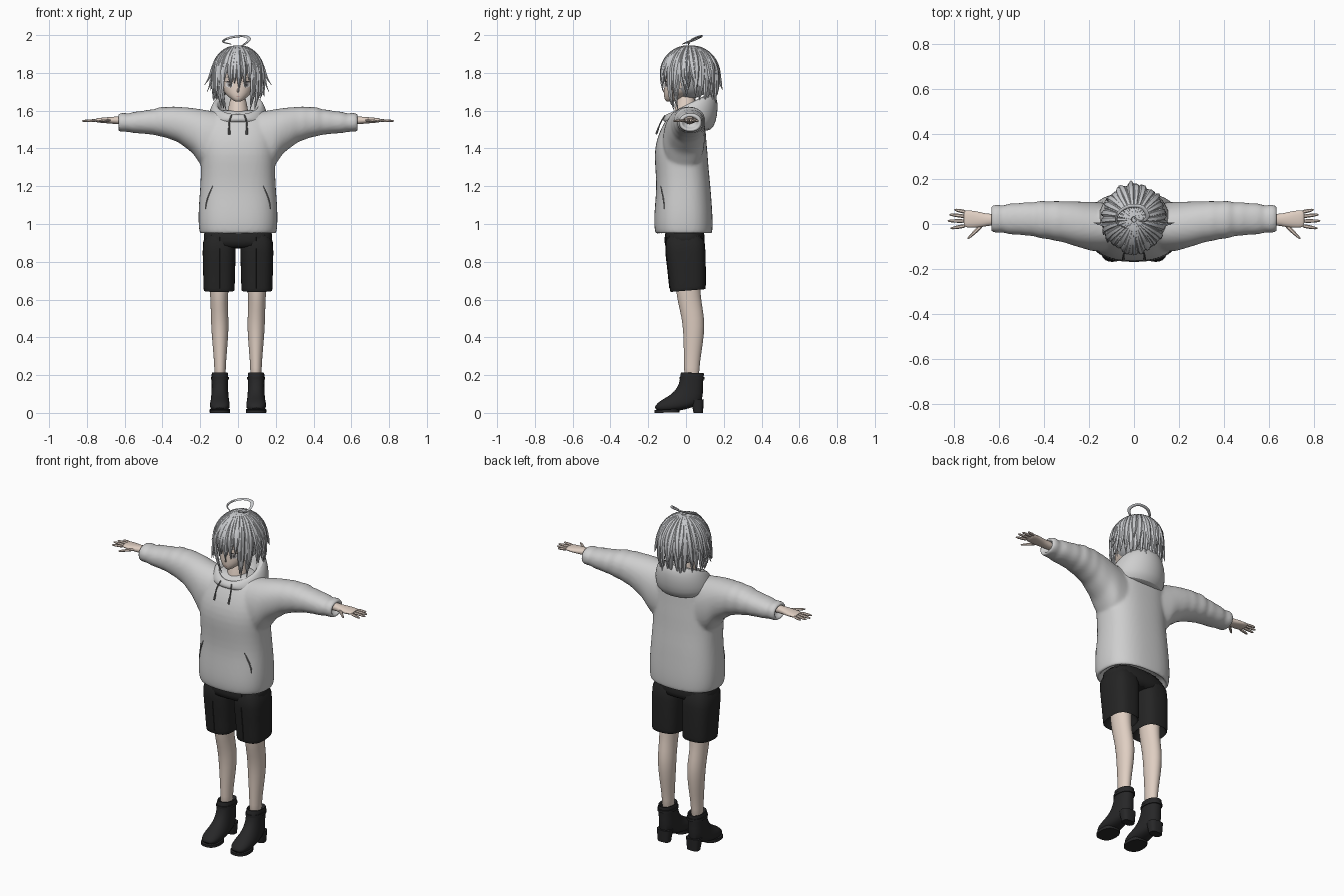
import bpy, bmesh, math, random
from mathutils import Vector as V

random.seed(4)
cube = bpy.data.objects.get("Cube")
if cube:
    bpy.data.objects.remove(cube)


def material(name, r, g, b):
    m = bpy.data.materials.new(name)
    m.use_nodes = True
    m.diffuse_color = (r, g, b, 1)
    m.node_tree.nodes["Principled BSDF"].inputs["Base Color"].default_value = (r, g, b, 1)
    return m


SKIN = material("skin", .74, .62, .54)
HAIR = material("silver hair", .58, .59, .61)
KNIT = material("light grey knit", .62, .62, .62)
BLACK = material("black cloth", .018, .018, .018)
LEATHER = material("black leather", .02, .02, .021)
WHITE = material("eye white", .8, .78, .77)
IRIS = material("grey iris", .3, .29, .3)
LASH = material("dark lash", .06, .055, .055)
LIP = material("lip", .4, .2, .18)
CORD = material("grey cord", .2, .2, .2)


def finish(name, bm, mat, subsurf=0, angle=50):
    bmesh.ops.recalc_face_normals(bm, faces=bm.faces[:])
    me = bpy.data.meshes.new(name)
    bm.to_mesh(me)
    bm.free()
    me.materials.append(mat)
    ob = bpy.data.objects.new(name, me)
    bpy.context.collection.objects.link(ob)
    bpy.ops.object.select_all(action='DESELECT')
    ob.select_set(True)
    bpy.context.view_layer.objects.active = ob
    bpy.ops.object.shade_smooth_by_angle(angle=math.radians(angle))
    if subsurf:
        ob.modifiers.new("subsurf", 'SUBSURF').levels = subsurf
        ob.modifiers["subsurf"].render_levels = subsurf
    return ob


def flat_ring(yf, zf, yb, zb, w, x=0, p=2):
    """Ring from a front point to a back point with half width w."""
    return V((x, (yf + yb) / 2, (zf + zb) / 2)), V((0, (yb - yf) / 2, (zb - zf) / 2)), V((w, 0, 0)), p


def arm_ring(x, y0, y1, z0, z1):
    return V((x, (y0 + y1) / 2, (z0 + z1) / 2)), V((0, (y1 - y0) / 2, 0)), V((0, 0, (z1 - z0) / 2)), 2.2


def loft(bm, rings, n=24, close=True):
    def sp(a, p):
        return math.copysign(abs(a) ** (2 / p), a)
    loops = []
    for c, u, v, p in rings:
        angles = [2 * math.pi * i / n for i in range(n)]
        loops.append([bm.verts.new(c + u * sp(math.cos(a), p) + v * sp(math.sin(a), p)) for a in angles])
    for a, b in zip(loops, loops[1:]):
        for i in range(n):
            bm.faces.new((a[i], a[(i + 1) % n], b[(i + 1) % n], b[i]))
    if close:
        bm.faces.new(loops[0])
        bm.faces.new(loops[-1])


def strand(bm, pts, sides, widths, thick):
    """Tapered lock or tube with a diamond section along a path."""
    rings = []
    for i, (p, s, w) in enumerate(zip(pts, sides, widths)):
        d = (pts[min(i + 1, len(pts) - 1)] - pts[max(i - 1, 0)]).normalized()
        n = s.cross(d).normalized() * min(thick, w)
        rings.append((p, s.normalized() * w, n, 2))
    loft(bm, rings, 6)


def smooth_path(pts, steps=5):
    out, q = [], [V(p) for p in pts]
    q = [q[0] * 2 - q[1]] + q + [q[-1] * 2 - q[-2]]
    for a, b, c, d in zip(q, q[1:], q[2:], q[3:]):
        for k in range(steps):
            t = k / steps
            out.append(.5 * (2 * b + (c - a) * t + (2 * a - 5 * b + 4 * c - d) * t * t + (3 * b - a - 3 * c + d) * t ** 3))
    return out + [q[-2]]


def on_front(target, x, z, lift=.003):
    bpy.context.view_layer.update()
    dg = bpy.context.evaluated_depsgraph_get()
    hit, loc, _, _ = target.ray_cast(V((x, -1, z)), V((0, 1, 0)), depsgraph=dg)
    return V((x, (loc.y if hit else -.1) - lift, z))


# Hoodie body and sleeves, fused into one cloth surface
bm = bmesh.new()
body = [(-.12, .10, 1.02, .16), (-.14, .12, .955, .185), (-.155, .135, .94, .197), (-.165, .14, .955, .205),
        (-.17, .142, 1.0, .21), (-.168, .14, 1.06, .21), (-.162, .135, 1.13, .206), (-.157, .13, 1.2, .2),
        (-.162, .12, 1.29, .196), (-.168, .115, 1.37, .2), (-.158, .108, 1.44, .2), (-.135, .104, 1.5, .195),
        (-.108, .1, 1.55, .185), (-.075, .09, 1.59, .16), (-.05, .07, 1.605, .12)]
loft(bm, [flat_ring(f, z, b, z, w, 0, 2.5) for f, b, z, w in body], 32)
keys = [(.05, -.12, .09, 1.24, 1.58), (.13, -.125, .095, 1.26, 1.598), (.19, -.12, .1, 1.3, 1.608),
        (.24, -.105, .1, 1.375, 1.615), (.32, -.08, .102, 1.435, 1.622), (.4, -.065, .102, 1.462, 1.62),
        (.47, -.052, .097, 1.475, 1.605), (.56, -.045, .09, 1.482, 1.592), (.61, -.036, .082, 1.49, 1.585),
        (.64, -.034, .08, 1.49, 1.582)]
for s in (1, -1):
    rings = []
    for a, b in zip(keys, keys[1:]):
        for t in (0, .33, .67):
            x, y0, y1, z0, z1 = [p + (q - p) * t for p, q in zip(a, b)]
            fold = .006 * math.sin(x * 95) * min(1, max(0, x - .25) * 6)
            rings.append(arm_ring(s * x, y0 - fold * .7, y1 + fold, z0 - fold * .5, z1 + fold))
    rings += [arm_ring(s * x, -.034 + i, .08 - i, 1.49 + i, 1.582 - i) for x, i in ((.64, 0), (.64, .014), (.6, .016))]
    loft(bm, rings)
hoodie = finish("hoodie", bm, KNIT, 1)
rm = hoodie.modifiers.new("fuse", 'REMESH')
rm.mode, rm.voxel_size, rm.use_smooth_shade = 'VOXEL', .009, True
sm = hoodie.modifiers.new("soften", 'SMOOTH')
sm.factor, sm.iterations = .5, 6

# Hood lying open on the shoulders
bm = bmesh.new()
loft(bm, [flat_ring(*r) for r in (
    (-.10, 1.54, .09, 1.49, .13), (-.115, 1.54, .135, 1.495, .155), (-.122, 1.55, .16, 1.54, .16),
    (-.122, 1.56, .17, 1.61, .155), (-.115, 1.572, .165, 1.67, .142), (-.105, 1.58, .145, 1.7, .128),
    (-.093, 1.582, .12, 1.695, .112), (-.085, 1.57, .1, 1.65, .095), (-.075, 1.55, .08, 1.58, .085))], 32)
finish("hood", bm, KNIT, 1)

# Drawstrings, pocket openings and hem seam
bm = bmesh.new()
for s in (1, -1):
    cord = smooth_path([(s * .035, -.112, 1.575), (s * .046, -.135, 1.535), (s * .047, -.158, 1.475)])
    strand(bm, cord, [V((1, 0, 0))] * len(cord), [.004] * (len(cord) - 3) + [.006] * 3, .006)
finish("drawstrings", bm, CORD)
bm = bmesh.new()
for s in (1, -1):
    slit = [on_front(hoodie, s * x, z, .001) for x, z in ((.135, 1.2), (.148, 1.17), (.16, 1.14), (.168, 1.11), (.172, 1.08))]
    strand(bm, slit, [V((1, 0, 0))] * 5, [.002, .004, .004, .004, .002], .004)
finish("pocket_openings", bm, CORD)

# Shorts: hips, two legs with recessed hems, and front creases
bm = bmesh.new()
loft(bm, [flat_ring(-.115, z, .1, z, w, 0, 2.6) for z, w in ((.87, .16), (.9, .188), (1.0, .185))])
for s in (1, -1):
    loft(bm, [flat_ring(f, z, b, z + d, w, s * x, 2.8) for f, b, z, d, w, x in (
        (-.05, .07, .72, .01, .06, .1), (-.075, .095, .645, .014, .074, .1), (-.083, .103, .638, .015, .081, .1),
        (-.085, .106, .645, .015, .083, .1), (-.095, .106, .75, .01, .085, .1), (-.108, .104, .85, 0, .089, .1),
        (-.118, .1, .97, 0, .088, .097))])
shorts = finish("shorts", bm, BLACK, 1)
bm = bmesh.new()
for s in (1, -1):
    strand(bm, [on_front(shorts, s * .095, z, .001) for z in (.66, .74, .83, .93)], [V((1, 0, 0))] * 4, [.003] * 4, .003)
finish("shorts_creases", bm, BLACK)

for s, side in ((1, "left"), (-1, "right")):
    # Bare lower leg
    bm = bmesh.new()
    loft(bm, [flat_ring(f, z, b, z, w, s * x) for f, b, z, w, x in (
        (-.01, .07, .16, .03, .095), (-.01, .07, .24, .03, .095), (-.012, .082, .32, .036, .095),
        (-.014, .097, .42, .045, .095), (-.022, .098, .5, .047, .097), (-.042, .083, .58, .045, .1),
        (-.055, .075, .65, .05, .1), (-.06, .075, .78, .058, .1))])
    finish(side + "_leg", bm, SKIN, 1)

    # Ankle boot with open shaft, sole and heel
    bm = bmesh.new()
    loft(bm, [flat_ring(*r, s * .096, 2.3) for r in (
        (-.01, .17, .07, .17, .032), (-.02, .215, .088, .21, .038), (-.028, .217, .096, .212, .043),
        (-.03, .2, .095, .2, .044), (-.036, .15, .088, .135, .043), (-.06, .115, .092, .06, .046),
        (-.09, .09, .05, .035, .049), (-.118, .075, 0, .018, .053), (-.142, .06, -.06, .008, .053),
        (-.16, .042, -.11, .005, .045), (-.168, .025, -.145, .006, .026))])
    finish(side + "_boot", bm, LEATHER, 1)
    bm = bmesh.new()
    loft(bm, [flat_ring(-.168, z, -.035, z + d, .054, s * .096, 2.4) for z, d in ((0, .002), (.014, .008))])
    loft(bm, [flat_ring(f, z, b, z, w, s * .096, 3) for f, b, z, w in ((.04, .09, 0, .036), (.025, .094, .07, .043))])
    loft(bm, [flat_ring(-.05, .014, .06, .05, .03, s * .096), flat_ring(-.05, .03, .06, .068, .04, s * .096)])
    finish(side + "_sole_and_heel", bm, LEATHER)
    bm = bmesh.new()
    loft(bm, [flat_ring(-.035, z, .099, z, .048, s * .096, 2.2) for z in (.176, .19)])
    finish(side + "_boot_strap", bm, LEATHER)

    # Hand: palm, four fingers and thumb
    bm = bmesh.new()
    loft(bm, [arm_ring(s * x, a, b, 1.549 - h, 1.549 + h) for x, a, b, h in (
        (.56, -.005, .045, .024), (.64, -.006, .044, .021), (.67, -.014, .05, .018),
        (.71, -.018, .06, .015), (.745, -.016, .062, .012), (.757, -.01, .058, .008))], 16)
    fingers = [((.745, .053), (.798, .064)), ((.748, .034), (.82, .042)), ((.748, .013), (.828, .014)),
               ((.744, -.007), (.815, -.02)), ((.672, -.004), (.74, -.068))]
    for (x0, y0), (x1, y1) in fingers:
        a, b = V((s * x0, y0, 1.549)), V((s * x1, y1, 1.545))
        pts = [a.lerp(b, t) for t in (0, .45, .85, 1)]
        strand(bm, pts, [(b - a).cross(V((0, 0, 1)))] * 4, [.0115, .0098, .0075, .003], .0085)
    finish(side + "_hand", bm, SKIN, 1)

# Neck, head and nose
bm = bmesh.new()
loft(bm, [flat_ring(f, z, b, z, w) for f, b, z, w in ((-.085, .07, 1.545, .08), (-.06, .055, 1.59, .05), (-.045, .05, 1.7, .043))])
finish("neck", bm, SKIN, 1)
bm = bmesh.new()
loft(bm, [flat_ring(f, z, b, z + d, w) for f, b, z, d, w in (
    (-.1, -.06, 1.645, .005, .015), (-.112, -.02, 1.655, .015, .036), (-.118, .03, 1.68, .01, .064),
    (-.117, .07, 1.71, 0, .083), (-.112, .1, 1.75, 0, .094), (-.112, .125, 1.8, 0, .1),
    (-.105, .13, 1.85, 0, .1), (-.06, .1, 1.9, 0, .075))], 32)
head = finish("head", bm, SKIN, 1)
bm = bmesh.new()
loft(bm, [flat_ring(f, z, -.1, z, w) for f, z, w in ((-.116, 1.695, .006), (-.128, 1.702, .007), (-.113, 1.725, .004))], 8)
finish("nose", bm, SKIN, 1)


# Painted face details as thin plates following the head
def decal(name, shapes, mat, lift):
    bm = bmesh.new()
    for x, z, w, h in shapes:
        rim = [bm.verts.new(on_front(head, x + w * math.cos(a), z + h * math.sin(a), lift))
               for a in [math.pi * i / 8 for i in range(16)]]
        mid = bm.verts.new(on_front(head, x, z, lift))
        for i in range(16):
            bm.faces.new((rim[i - 1], rim[i], mid))
    finish(name, bm, mat)


pair = (-1, 1)
decal("eye_whites", [(s * .046, 1.738, .021, .015) for s in pair], WHITE, .002)
decal("irises", [(s * .045, 1.738, .012, .014) for s in pair], IRIS, .003)
decal("pupils", [(s * .045, 1.738, .005, .007) for s in pair], LASH, .004)
decal("eyelashes", [(s * .048, 1.753, .025, .003) for s in pair], LASH, .004)
decal("eyebrows", [(s * .047, 1.777, .02, .002) for s in pair], CORD, .003)
decal("mouth", [(0, 1.674, .009, .0018)], LIP, .002)

# Hair base cap, open over the face
bm = bmesh.new()
bmesh.ops.create_uvsphere(bm, u_segments=32, v_segments=20, radius=1)
for v in bm.verts:
    v.co = V((v.co.x * .121, v.co.y * .136 + .02, v.co.z * .135 + 1.8))
face_side = [f for f in bm.faces if f.calc_center_median().z < 1.8 and f.calc_center_median().y < -.03]
bmesh.ops.delete(bm, geom=face_side, context='FACES')
finish("hair_cap", bm, HAIR)


# Hair locks falling from the crown
def lock(bm, phi, tip, width, flare=0, twist=0, lift=1.0):
    pts, sides, widths = [], [], []
    quarter = .14 * math.pi / 2
    for i in range(15):
        t = i / 14
        run = .012 + t * (quarter + 1.8 - tip - .012)
        if run < quarter:
            r, z = math.sin(run / .14), 1.8 + .141 * math.cos(run / .14)
        else:
            z = 1.8 - (run - quarter)
            r = 1 - 5 * (1.8 - z) ** 2
        r = r * lift + flare * t ** 5
        a = phi + twist * t * t
        pts.append(V((math.sin(a) * .128 * r, .02 - math.cos(a) * .145 * r, z)))
        sides.append(V((math.cos(a), math.sin(a), 0)))
        widths.append(max(.001, width * min(1, .25 + 1.4 * t) * (1 - t ** 4)))
    strand(bm, pts, sides, widths, .009)


bm = bmesh.new()
for i in range(30):
    phi = -math.pi + 2 * math.pi * (i + .5) / 30
    a = abs(phi)
    tip = 1.745 if a < .65 else 1.615 if a < 1.0 else 1.665 if a < 1.9 else 1.645
    flare = 0 if a < 1.0 else random.uniform(0, .16)
    lock(bm, phi, tip + random.uniform(-.018, .018), .021, flare, random.uniform(-.12, .12), random.uniform(.98, 1.03))
for i in range(18):
    phi = 1.1 + (2 * math.pi - 2.2) * i / 17
    lock(bm, phi, random.uniform(1.67, 1.74), .02, random.uniform(.02, .2), random.uniform(-.2, .2), 1.04)
lock(bm, 0, 1.705, .016, 0, .05, 1.04)
for s in pair:
    lock(bm, s * .2, 1.72, .015, 0, s * .1, 1.04)
    lock(bm, s * .8, 1.6, .015, -.06, s * -.1, 1.02)
    lock(bm, s * 1.35, 1.735, .013, .4, s * .15, 1.02)
    lock(bm, s * 1.55, 1.7, .012, .32, s * -.1, 1.02)
finish("hair_locks", bm, HAIR, 0, 40)

# Looping stray lock above the crown
bm = bmesh.new()
loop = smooth_path([(0, .03, 1.93), (.035, .012, 1.952), (.06, .035, 1.978), (.035, .075, 1.994), (-.025, .078, 1.99),
                    (-.072, .045, 1.975), (-.075, .005, 1.962), (-.035, -.02, 1.952)])
count = len(loop)
outward = [V((p.x + .008, p.y - .03, .02)) + V((0, 0, .001)) for p in loop]
strand(bm, loop, outward, [.009 * (1 - (i / count) ** 3) + .001 for i in range(count)], .005)
finish("stray_lock", bm, HAIR)
